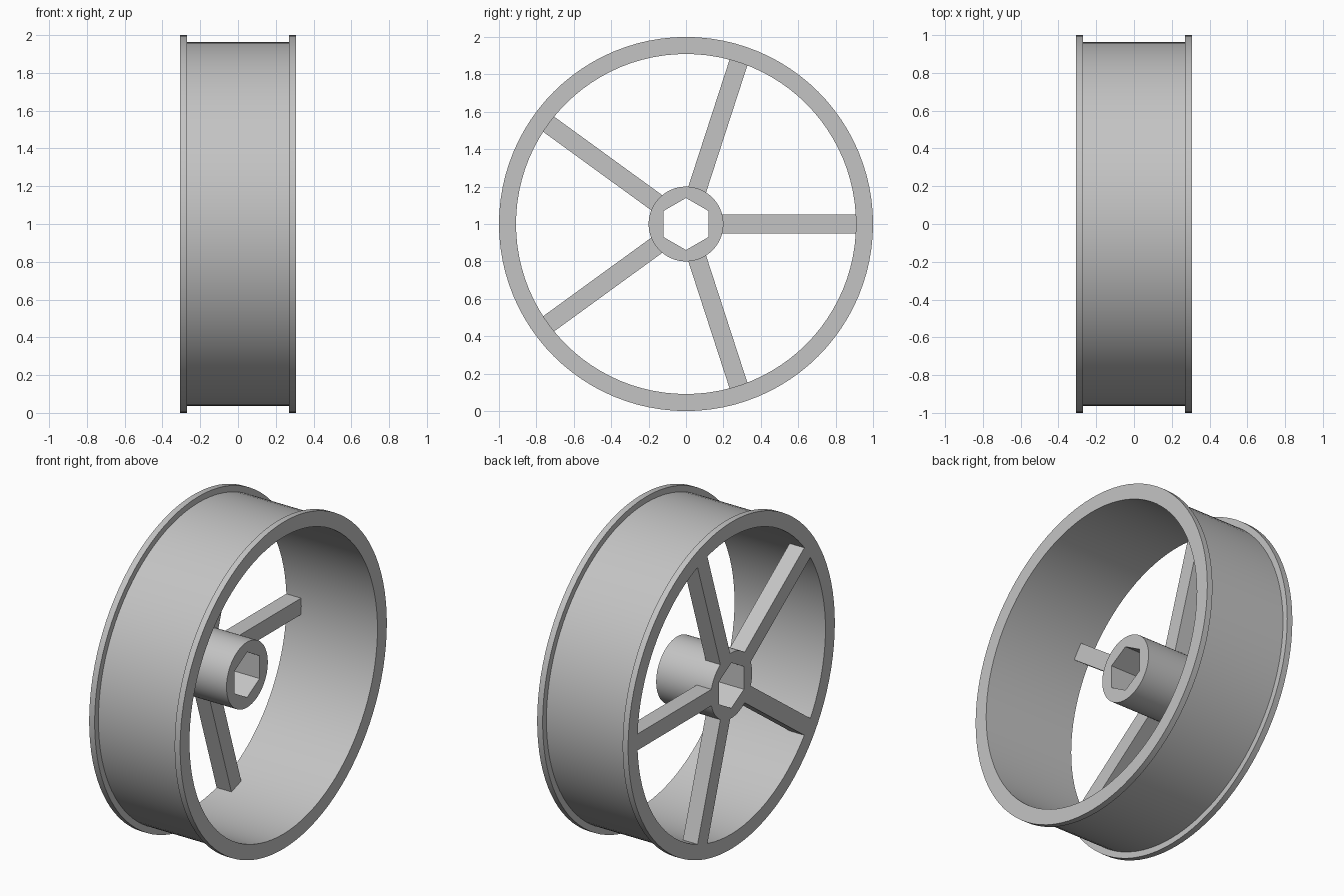
import bpy, bmesh
from math import cos, sin, pi, radians
from mathutils import Matrix, Vector

cube = bpy.data.objects.get("Cube")
if cube:
    bpy.data.objects.remove(cube, do_unlink=True)

HALF_WIDTH = 0.308
AXLE = Vector((0, 0, 1))

grey = bpy.data.materials.new("plain grey")
grey.use_nodes = True
colour = (0.55, 0.55, 0.55, 1)
grey.diffuse_color = colour
grey.node_tree.nodes["Principled BSDF"].inputs["Base Color"].default_value = colour


def polar(x, radius, angle):
    """Point around the axle, which runs along x."""
    return AXLE + Vector((x, radius * cos(angle), radius * sin(angle)))


def finish(bm, name, smooth=True):
    bmesh.ops.recalc_face_normals(bm, faces=bm.faces)
    mesh = bpy.data.meshes.new(name)
    bm.to_mesh(mesh)
    bm.free()
    mesh.materials.append(grey)
    obj = bpy.data.objects.new(name, mesh)
    bpy.context.collection.objects.link(obj)
    if smooth:
        bpy.ops.object.select_all(action="DESELECT")
        obj.select_set(True)
        bpy.context.view_layer.objects.active = obj
        bpy.ops.object.shade_smooth_by_angle(angle=radians(30))
    return obj


# Rim: closed section with a flange at each end, turned around the axle
def build_rim(inner=0.909, drum=0.963, flange=1.0, lip=0.037, segments=96):
    edge = HALF_WIDTH - lip
    half = [(HALF_WIDTH, inner), (HALF_WIDTH, flange), (edge, flange), (edge, drum)]
    section = half + [(-x, r) for x, r in reversed(half)]
    bm = bmesh.new()
    rings = [[bm.verts.new(polar(x, r, 2 * pi * i / segments)) for x, r in section]
             for i in range(segments)]
    for i, ring in enumerate(rings):
        after = rings[(i + 1) % segments]
        for j in range(len(section)):
            k = (j + 1) % len(section)
            bm.faces.new((ring[j], ring[k], after[k], after[j]))
    finish(bm, "rim")


# Hub: round sleeve with a hexagonal bore, one corner pointing up
def build_hub(x0=-HALF_WIDTH, x1=0.062, radius=0.2, bore=0.139, per_side=10):
    bm = bmesh.new()
    count = 6 * per_side
    outer, inner = [], []
    for x in (x0, x1):
        outer.append([bm.verts.new(polar(x, radius, pi / 2 + 2 * pi * i / count))
                      for i in range(count)])
        inner.append([bm.verts.new(polar(x, bore, pi / 2 + pi * i / 3))
                      for i in range(6)])
    for loops in (outer, inner):
        n = len(loops[0])
        for i in range(n):
            k = (i + 1) % n
            bm.faces.new((loops[0][i], loops[0][k], loops[1][k], loops[1][i]))
    # End faces, split into six sectors
    for ring, hexagon in zip(outer, inner):
        for s in range(6):
            arc = [ring[(s * per_side + i) % count] for i in range(per_side + 1)]
            bm.faces.new(arc + [hexagon[(s + 1) % 6], hexagon[s]])
    finish(bm, "hub")


# Spokes: five square bars flush with the -x end
def build_spoke(index, start=0.19, end=0.914, size=0.1):
    bm = bmesh.new()
    bmesh.ops.create_cube(bm, size=1)
    place = (Matrix.Translation(AXLE)
             @ Matrix.Rotation(2 * pi * index / 5, 4, "X")
             @ Matrix.Translation((-HALF_WIDTH + size / 2, (start + end) / 2, 0))
             @ Matrix.Diagonal((size, end - start, size, 1)))
    bmesh.ops.transform(bm, matrix=place, verts=bm.verts)
    finish(bm, f"spoke_{index + 1}", smooth=False)


build_rim()
build_hub()
for i in range(5):
    build_spoke(i)
